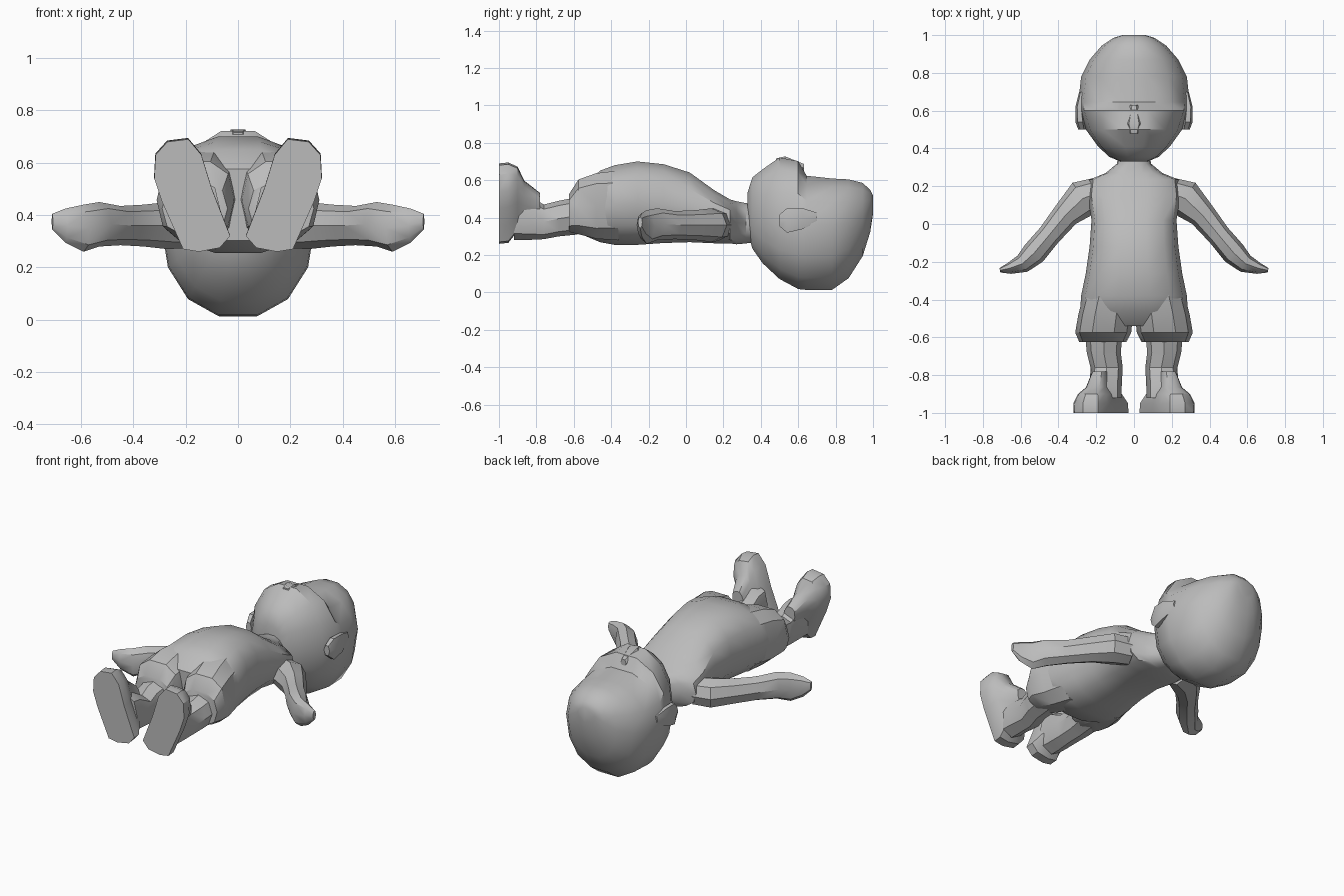
import bpy, math
from mathutils import Vector

if "Cube" in bpy.data.objects:
    bpy.data.objects.remove(bpy.data.objects["Cube"])

grey = bpy.data.materials.new("plain grey")
grey.diffuse_color = (0.5, 0.5, 0.5, 1)
grey.use_nodes = True
grey.node_tree.nodes["Principled BSDF"].inputs["Base Color"].default_value = grey.diffuse_color


def loft(name, rings):
    """Skin equal-length rings of points and cap both ends."""
    n = len(rings[0])
    verts = [p for r in rings for p in r]
    faces = [(i * n + j, i * n + (j + 1) % n, (i + 1) * n + (j + 1) % n, (i + 1) * n + j)
             for i in range(len(rings) - 1) for j in range(n)]
    faces += [tuple(reversed(range(n))), tuple(range(len(verts) - n, len(verts)))]
    me = bpy.data.meshes.new(name)
    me.from_pydata(verts, [], faces)
    me.materials.append(grey)
    ob = bpy.data.objects.new(name, me)
    bpy.context.collection.objects.link(ob)
    bpy.ops.object.select_all(action='DESELECT')
    ob.select_set(True)
    bpy.context.view_layer.objects.active = ob
    bpy.ops.object.mode_set(mode='EDIT')
    bpy.ops.mesh.select_all(action='SELECT')
    bpy.ops.mesh.normals_make_consistent(inside=False)
    bpy.ops.object.mode_set(mode='OBJECT')
    bpy.ops.object.shade_smooth_by_angle(angle=math.radians(35))
    return ob


def oval(x, y, w, z0, z1, n=12, power=0.9, wide=None):
    """Ring across y; `wide` is the height of its widest point."""
    wide = (z0 + z1) / 2 if wide is None else wide
    pts = []
    for k in range(n):
        a = 2 * math.pi * k / n
        c, s = math.cos(a), math.sin(a)
        c = math.copysign(abs(c) ** power, c)
        s = math.copysign(abs(s) ** power, s)
        pts.append((x + w * c, y, wide + s * ((z1 - wide) if s > 0 else (wide - z0))))
    return pts


# Head with protruding face: y, half width, back, front, widest height
head = [(.33, .07, .32, .54, .42), (.355, .13, .23, .62, .42), (.41, .19, .15, .665, .40),
        (.50, .255, .065, .73, .37), (.60, .29, .01, .71, .37), (.645, .295, .005, .63, .37),
        (.78, .28, .005, .615, .36), (.87, .235, .07, .61, .37), (.945, .17, .19, .59, .40),
        (.985, .11, .32, .55, .45), (1.0, .06, .42, .52, .48)]
loft("head", [oval(0, y, w, a, b, 14, .92, m) for y, w, a, b, m in head])

# Neck and torso
torso = [(.40, .08, .27, .47), (.32, .09, .26, .48), (.27, .15, .255, .49), (.235, .235, .26, .50),
         (.15, .245, .26, .55), (.02, .225, .265, .645), (-.12, .235, .26, .69),
         (-.26, .255, .25, .705), (-.38, .28, .25, .685), (-.46, .285, .265, .655),
         (-.54, .21, .30, .58)]
loft("torso", [oval(0, y, w, a, b, 14, .8) for y, w, a, b in torso])

# Sole outline: x, z from heel round the outer edge to the toes
sole = [(.15, .26), (.21, .27), (.25, .36), (.29, .45), (.32, .54), (.315, .63),
        (.27, .68), (.19, .69), (.14, .63), (.10, .50), (.03, .32), (.07, .275)]


def foot_ring(y, scale, cx, cz):
    return [(cx + (px - .175) * scale, y, cz + (pz - .475) * scale) for px, pz in sole]


# Arm path: centre x, y, z, half width, half thickness
arm = [(.18, .17, .36, .08, .085), (.27, .135, .36, .10, .09), (.36, .05, .36, .072, .08),
       (.45, -.06, .36, .062, .075), (.53, -.155, .365, .065, .085), (.59, -.21, .35, .05, .09),
       (.66, -.235, .36, .03, .065), (.71, -.245, .375, .012, .03)]


def arm_rings():
    cs = [Vector(r[:3]) for r in arm]
    out = []
    for i, r in enumerate(arm):
        d = (cs[min(i + 1, len(cs) - 1)] - cs[max(i - 1, 0)]).normalized()
        side = Vector((-d.y, d.x, 0)).normalized()
        out.append([cs[i] + side * r[3] * math.cos(k * math.pi / 4)
                    + Vector((0, 0, r[4])) * math.sin(k * math.pi / 4) for k in range(8)])
    return out


# Limbs and ears, built for each side
for label, s in (("right", 1), ("left", -1)):
    def both(name, rings):
        loft(label + "_" + name, [[(s * p[0], p[1], p[2]) for p in r] for r in rings])

    both("arm", arm_rings())
    # Shorts leg with an open-looking hem stepping in to the leg
    both("shorts_leg", [oval(.135, -.36, .13, .27, .66, 10), oval(.15, -.48, .145, .28, .645, 10, .8),
                        oval(.163, -.575, .148, .305, .61, 10, .8),
                        oval(.165, -.625, .125, .32, .53, 10, .8)])
    both("leg", [oval(.16, -.58, .10, .31, .51, 8), oval(.16, -.68, .09, .30, .49, 8),
                 oval(.145, -.76, .085, .285, .47, 8), oval(.15, -.86, .085, .28, .53, 8),
                 oval(.15, -.92, .085, .28, .54, 8)])
    both("foot", [foot_ring(-1, 1, .175, .475), foot_ring(-.95, 1.0, .176, .48),
                  foot_ring(-.90, .80, .18, .50), foot_ring(-.865, .55, .175, .48),
                  foot_ring(-.78, .38, .165, .45)])
    both("ear", [oval(.275, .50, .02, .35, .42, 6), oval(.285, .54, .025, .31, .46, 6),
                 oval(.29, .62, .02, .33, .46, 6), oval(.275, .70, .015, .37, .43, 6)])

# Small nose
loft("nose", [oval(0, .48, .03, .66, .72, 6), oval(0, .53, .05, .66, .732, 6),
              oval(0, .63, .02, .64, .69, 6)])
